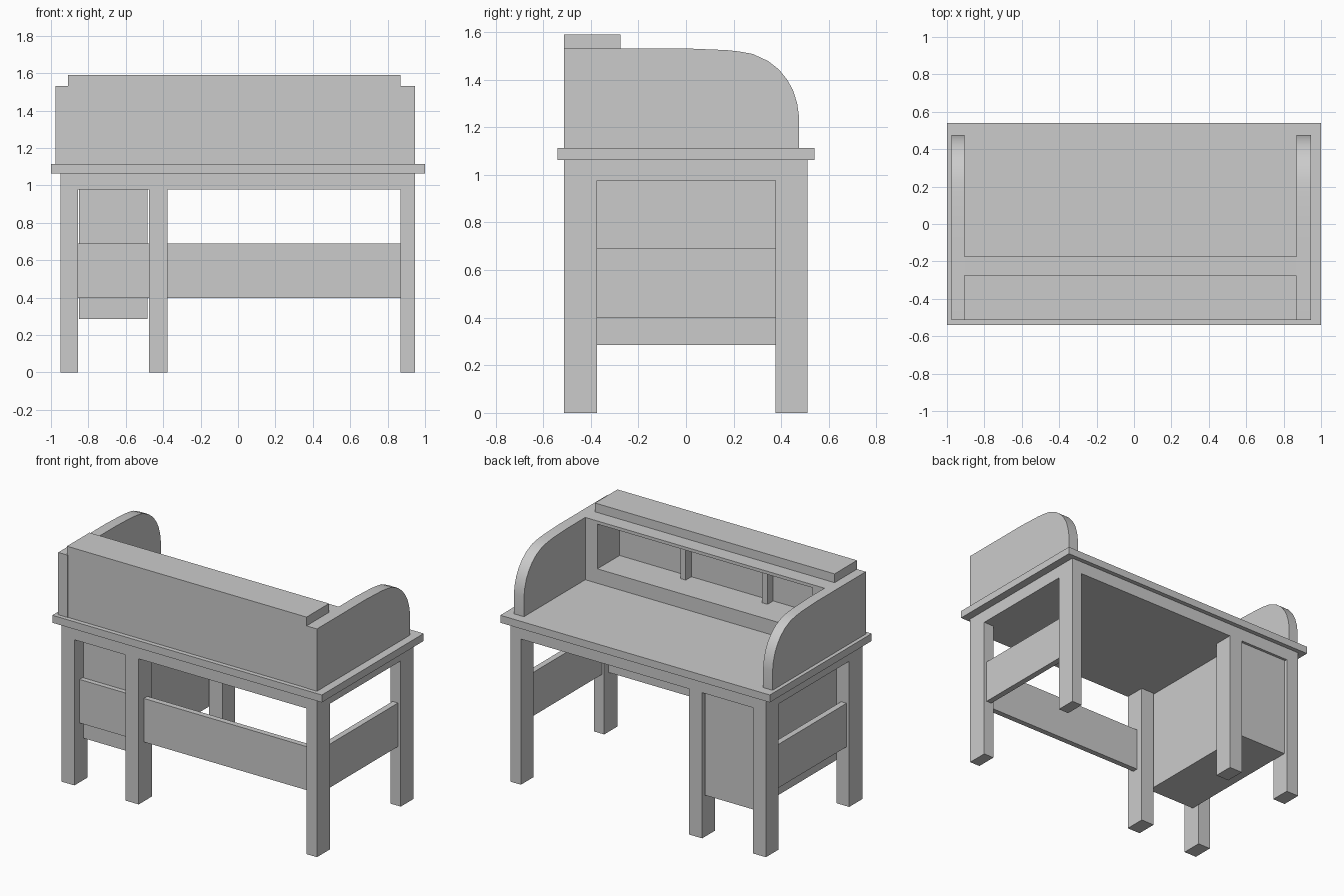
import bpy, bmesh

if "Cube" in bpy.data.objects:
    bpy.data.objects.remove(bpy.data.objects["Cube"])


def prism(name, profile, x0, x1):
    """Extrude a closed (y, z) profile from x0 to x1."""
    bm = bmesh.new()
    face = bm.faces.new([bm.verts.new((x0, y, z)) for y, z in profile])
    ext = bmesh.ops.extrude_face_region(bm, geom=[face])
    moved = [v for v in ext["geom"] if isinstance(v, bmesh.types.BMVert)]
    bmesh.ops.translate(bm, verts=moved, vec=(x1 - x0, 0, 0))
    bmesh.ops.recalc_face_normals(bm, faces=bm.faces)
    mesh = bpy.data.meshes.new(name)
    bm.to_mesh(mesh)
    bm.free()
    obj = bpy.data.objects.new(name, mesh)
    bpy.context.collection.objects.link(obj)
    return obj


def box(name, x, y, z):
    """Box from (min, max) ranges."""
    return prism(name, [(y[0], z[0]), (y[1], z[0]), (y[1], z[1]), (y[0], z[1])], *x)


FRONT, BACK = -0.513, 0.51

# Desktop and the apron under it
box("desktop", (-1, 1), (-0.54, 0.54), (1.063, 1.113))
box("apron", (-0.95, 0.945), (FRONT, BACK), (0.977, 1.063))

# Six legs: outer pairs plus the pair beside the cabinet
for x in ((-0.95, -0.855), (-0.477, -0.378), (0.868, 0.945)):
    for y in ((FRONT, -0.373), (0.375, BACK)):
        box("leg", x, y, (0, 0.977))

# Panels between the legs
PANEL_Z = (0.398, 0.69)
for x in ((-0.86, -0.477), (-0.378, 0.868)):
    box("front_panel", x, (-0.458, -0.42), PANEL_Z)
for x in ((-0.93, -0.89), (0.885, 0.925)):
    box("side_panel", x, (-0.373, 0.375), PANEL_Z)

# Hanging cabinet
box("cabinet", (-0.85, -0.485), (-0.425, 0.492), (0.285, 0.977))

# Rounded side walls on the desktop
BASE, TOP = 1.113, 1.531
side = [(FRONT, BASE), (FRONT, TOP), (0.0, TOP), (0.17, 1.524), (0.225, 1.518),
        (0.28, 1.508), (0.345, 1.478), (0.39, 1.443), (0.425, 1.4), (0.45, 1.355),
        (0.467, 1.3), (0.475, 1.245), (0.475, BASE)]
for x in ((-0.975, -0.905), (0.87, 0.945)):
    wall = prism("side_wall", side, *x)
    bpy.ops.object.select_all(action='DESELECT')
    bpy.context.view_layer.objects.active = wall
    wall.select_set(True)
    bpy.ops.object.shade_smooth_by_angle()

# Shelf unit with an open recess facing the back
SHELF_Y, RECESS_Y = -0.175, -0.41
SILL, LINTEL = 1.21, 1.51
L, R = -0.905, 0.87
box("shelf_wall", (L, R), (-0.51, RECESS_Y), (BASE, TOP))
box("shelf_base", (L, R), (RECESS_Y, SHELF_Y), (BASE, SILL))
box("shelf_top", (L, R), (RECESS_Y, SHELF_Y), (LINTEL, TOP))
for x in ((L, L + 0.09), (R - 0.09, R)):
    box("shelf_jamb", x, (RECESS_Y, SHELF_Y), (SILL, LINTEL))
for x in (-0.34, 0.267):
    box("shelf_divider", (x - 0.02, x + 0.02), (RECESS_Y, -0.35), (SILL, LINTEL))

# Raised cap along the top
box("top_cap", (-0.91, 0.868), (FRONT, -0.275), (TOP, 1.59))
